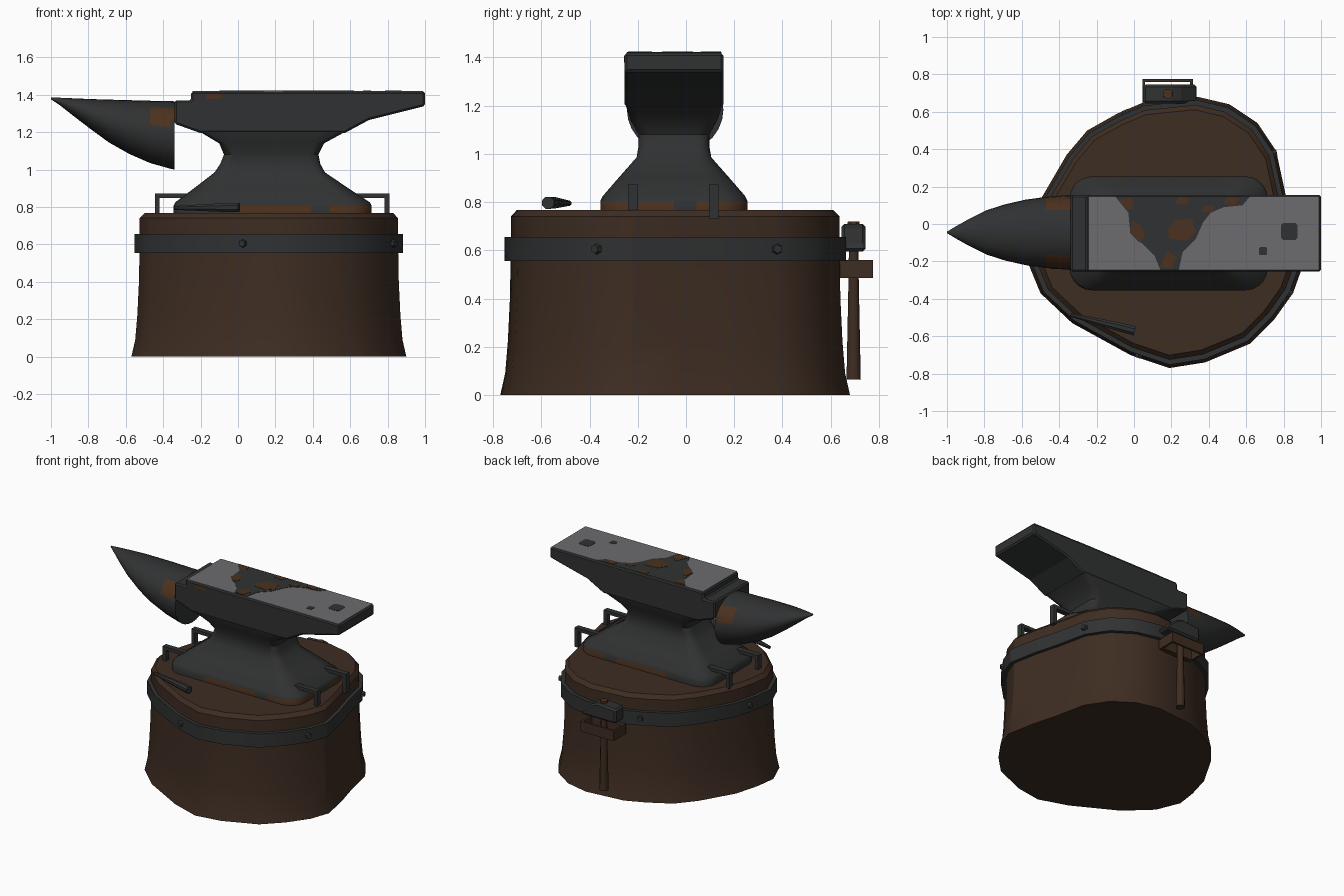
import bpy, bmesh, math
from mathutils import Vector, geometry

cube = bpy.data.objects.get("Cube")
if cube:
    bpy.data.objects.remove(cube, do_unlink=True)


def material(name, r, g, b):
    m = bpy.data.materials.new(name)
    m.use_nodes = True
    m.diffuse_color = (r, g, b, 1)
    m.node_tree.nodes["Principled BSDF"].inputs["Base Color"].default_value = (r, g, b, 1)
    return m


WOOD = material("dark wood", .048, .026, .016)
IRON = material("black iron", .03, .031, .032)
STEEL = material("worn steel", .15, .15, .16)
RUST = material("rust", .072, .031, .013)


def finish(name, bm, mats, rule=None, bevel=0, segments=1, smooth=None):
    """Turn a bmesh into an object; rule(face centre) picks the second material."""
    bmesh.ops.recalc_face_normals(bm, faces=bm.faces)
    if rule:
        for f in bm.faces:
            f.material_index = int(rule(f.calc_center_median()))
    mesh = bpy.data.meshes.new(name)
    bm.to_mesh(mesh)
    bm.free()
    for m in mats:
        mesh.materials.append(m)
    ob = bpy.data.objects.new(name, mesh)
    bpy.context.collection.objects.link(ob)
    if bevel:
        mod = ob.modifiers.new("Bevel", 'BEVEL')
        mod.width, mod.segments = bevel, segments
    if smooth:
        bpy.ops.object.select_all(action='DESELECT')
        ob.select_set(True)
        bpy.context.view_layer.objects.active = ob
        bpy.ops.object.shade_smooth_by_angle(angle=math.radians(smooth))
    return ob


def loft(name, rings, mats, caps=True, **kw):
    """Skin a list of equally sized point rings."""
    bm = bmesh.new()
    vs = [[bm.verts.new(p) for p in ring] for ring in rings]
    n = len(vs[0])
    for a, b in zip(vs, vs[1:]):
        for i in range(n):
            j = (i + 1) % n
            bm.faces.new((a[i], a[j], b[j], b[i]))
    if caps:
        bm.faces.new(vs[0][::-1])
        bm.faces.new(vs[-1])
    return finish(name, bm, mats, **kw)


def prism(name, pts, lo, hi, mat, axis='z', **kw):
    """Extrude a flat outline along y or z."""
    def at(p, d):
        return (p[0], d, p[1]) if axis == 'y' else (p[0], p[1], d)
    return loft(name, [[at(p, d) for p in pts] for d in (lo, hi)], [mat], **kw)


def box(name, x0, x1, y0, y1, z0, z1, mat, **kw):
    return prism(name, [(x0, y0), (x1, y0), (x1, y1), (x0, y1)], z0, z1, mat, **kw)


def rod(name, start, end, r0, r1, sides, mat, **kw):
    """Straight tapered bar between two points."""
    a, b = Vector(start), Vector(end)
    turn = (b - a).to_track_quat('Z', 'Y')
    rings = []
    for c, r in ((a, r0), (b, r1)):
        rings.append([c + turn @ Vector((r * math.cos(t), r * math.sin(t), 0))
                      for t in (math.tau * (i + .5) / sides for i in range(sides))])
    return loft(name, rings, [mat], **kw)


# Stump: irregular outline, flared at the foot, chamfered at the top
CENTRE = Vector((.165, -.045))
OUTLINE = [Vector(p) / 100 for p in (
    (19, -77), (38, -74), (62, -64), (75, -51), (85, -37), (90, -23), (86, -2), (81, 16),
    (76, 39), (66, 54), (51, 64), (34, 68), (5, 65), (-9, 59), (-25, 50), (-36, 37),
    (-50, 13), (-55, -5), (-57, -20), (-50, -37), (-33, -53), (-2, -70))]


def outline(scale, z):
    return [(CENTRE + (p - CENTRE) * scale).to_3d() + Vector((0, 0, z)) for p in OUTLINE]


loft("stump", [outline(s, z) for s, z in (
    (1, 0), (.972, .09), (.957, .22), (.945, .4), (.94, .6), (.94, .74), (.905, .767))],
    [WOOD], smooth=30)

# Iron hoop with rivets
loft("hoop", [outline(s, z) for s, z in (
    (.93, .555), (.976, .555), (.976, .655), (.93, .655))], [IRON], caps=False, smooth=30)
hoop = [p.to_2d() for p in outline(.976, 0)]
for angle in (36, 108, 176, 258, 334):
    ray = Vector((math.cos(math.radians(angle)), math.sin(math.radians(angle))))
    for p, q in zip(hoop, hoop[1:] + hoop[:1]):
        hit = geometry.intersect_line_line_2d(CENTRE, CENTRE + ray * 2, p, q)
        if hit:
            out = Vector((q.y - p.y, p.x - q.x)).normalized().to_3d()
            base = hit.to_3d() + Vector((0, 0, .605))
            rod("hoop_rivet", base - out * .01, base + out * .018, .025, .018, 6, IRON)
            break


# Anvil base and waist
def rounded_ring(z, x0, x1, y0, y1, r, arc=5, side=8):
    corners = [(x1 - r, y0 + r, -90), (x1 - r, y1 - r, 0), (x0 + r, y1 - r, 90), (x0 + r, y0 + r, 180)]
    arcs = []
    for cx, cy, a in corners:
        turns = [math.radians(a + 90 * i / arc) for i in range(arc + 1)]
        arcs.append([Vector((cx + r * math.cos(t), cy + r * math.sin(t), z)) for t in turns])
    ring = []
    for k, pts in enumerate(arcs):
        nxt = arcs[(k + 1) % len(arcs)][0]
        ring += pts + [pts[-1].lerp(nxt, i / side) for i in range(1, side)]
    return ring


def foot_rust(c):
    gap = .36 < c.x < .46 or (c.x > .6 and abs(c.y) < .04)
    return .768 < c.z < .81 and c.x > -.07 and not gap


loft("anvil_base", [rounded_ring(*s) for s in (
    (.767, -.345, .715, -.355, .255, .12),
    (.805, -.345, .715, -.355, .255, .12),
    (.825, -.335, .705, -.345, .245, .12),
    (.90, -.235, .59, -.28, .18, .09),
    (.985, -.125, .465, -.205, .105, .06),
    (1.03, -.095, .44, -.197, .097, .05),
    (1.08, -.075, .43, -.197, .097, .05),
    (1.14, -.10, .46, -.23, .13, .04),
    (1.2, -.2, .57, -.25, .15, .03))],
    [IRON, RUST], rule=foot_rust, smooth=35)

# Anvil body with step and heel
prism("anvil_body", [(-.34, 1.37), (-.34, 1.245), (-.2, 1.195), (.57, 1.195), (.7, 1.265),
                     (1, 1.34), (1, 1.418), (-.25, 1.418), (-.25, 1.37)],
      -.255, .155, IRON, axis='y', bevel=.01)

# Horn: elliptical sections sweeping up to the tip
horn_sections = ((-.34, 1.0, 1.365, .2), (-.36, 1.004, 1.366, .199), (-.47, 1.035, 1.368, .19),
                 (-.58, 1.083, 1.371, .175), (-.69, 1.145, 1.374, .15), (-.79, 1.218, 1.377, .118),
                 (-.88, 1.287, 1.381, .073), (-.95, 1.342, 1.384, .034), (-1, 1.376, 1.386, .004))
STEPS = 28
horn = [[(x, -.045 + w * math.cos(math.tau * i / STEPS),
          (lo + hi) / 2 + (hi - lo) / 2 * math.sin(math.tau * i / STEPS)) for i in range(STEPS)]
        for x, lo, hi, w in horn_sections]
loft("horn", horn, [IRON, RUST], smooth=40,
     rule=lambda c: -.46 < c.x < -.35 and 1.25 < c.z < 1.33)

# Polished face, worn area, rust spots and holes, as thin plates
TOP = 1.42
box("steel_face", -.242, .99, -.247, .147, TOP - .004, TOP, STEEL)


def patch(name, pts, level, mat):
    prism(name, [(x / 100, y / 100) for x, y in pts], TOP - .001, TOP + level * .002, mat)


patch("worn_area", ((-10, 14.7), (-3, 6), (-2, -5), (5, -11), (11, -17), (14, -24.5), (24, -24.5),
                    (26, -15), (33, -8), (37, 1), (41, 6), (48, 9), (58, 10), (62, 14.7)), 1, IRON)
for spot in (((19, -8), (28, -9), (33, -4), (31, 3), (22, 2), (18, -3)),
             ((-2, -5), (3, -10), (6, -6), (3, 0), (-1, 2)),
             ((-8, 13), (-3, 7), (0, 9), (-1, 14)),
             ((14, -23), (20, -24), (23, -18), (18, -14)),
             ((22, 11), (28, 10), (30, 14), (24, 14.5)),
             ((36, 7), (42, 6), (43, 10), (38, 10)),
             ((48, 11), (54, 10), (57, 14), (50, 14.5))):
    patch("rust_spot", spot, 2, RUST)
for name, x, y, r in (("square_hole", 83, -4, 4.5), ("small_hole", 69, -14.5, 2.2)):
    c = r * .7
    patch(name, [(x + a, y + b) for a, b in ((-r, -c), (-c, -r), (c, -r), (r, -c),
                                             (r, c), (c, r), (-c, r), (-r, c))], 1, IRON)
box("side_rust", -.17, -.09, -.257, -.25, 1.378, 1.405, RUST)

# Staples holding the base to the stump
for y in (-.22, .115):
    for inner, outer in ((.64, .797), (-.245, -.432)):
        box("staple_bar", min(inner, outer) - .013, max(inner, outer) + .013,
            y - .02, y + .02, .848, .872, IRON)
        box("staple_outer_leg", outer - .013, outer + .013, y - .02, y + .02, .73, .86, IRON)
        box("staple_inner_leg", inner - .013, inner + .013, y - .02, y + .02, .8, .86, IRON)

# Punch lying on the stump
rod("punch", (-.34, -.485, .795), (-.08, -.55, .797), .011, .025, 8, IRON)
rod("punch_head", (-.08, -.55, .797), (.005, -.572, .797), .025, .027, 8, IRON)

# Wooden hammer rack on the back
box("rack_front", .045, .315, .76, .775, .485, .56, WOOD)
box("rack_back", .045, .315, .63, .665, .485, .56, WOOD)
for x in (.045, .3):
    box("rack_side", x, x + .015, .64, .77, .485, .56, WOOD)

# Hammer hanging in the rack
prism("hammer_head", [(.05, .595), (.335, .595), (.335, .62), (.25, .69), (.2, .71), (.05, .7)],
      .645, .745, IRON, axis='y', bevel=.016)
rod("hammer_handle", (.18, .695, .065), (.18, .695, .48), .032, .023, 8, WOOD, smooth=50)
rod("hammer_neck", (.18, .695, .48), (.18, .695, .715), .023, .02, 8, WOOD, smooth=50)
rod("handle_end", (.18, .695, .7), (.18, .695, .72), .028, .026, 8, RUST)
